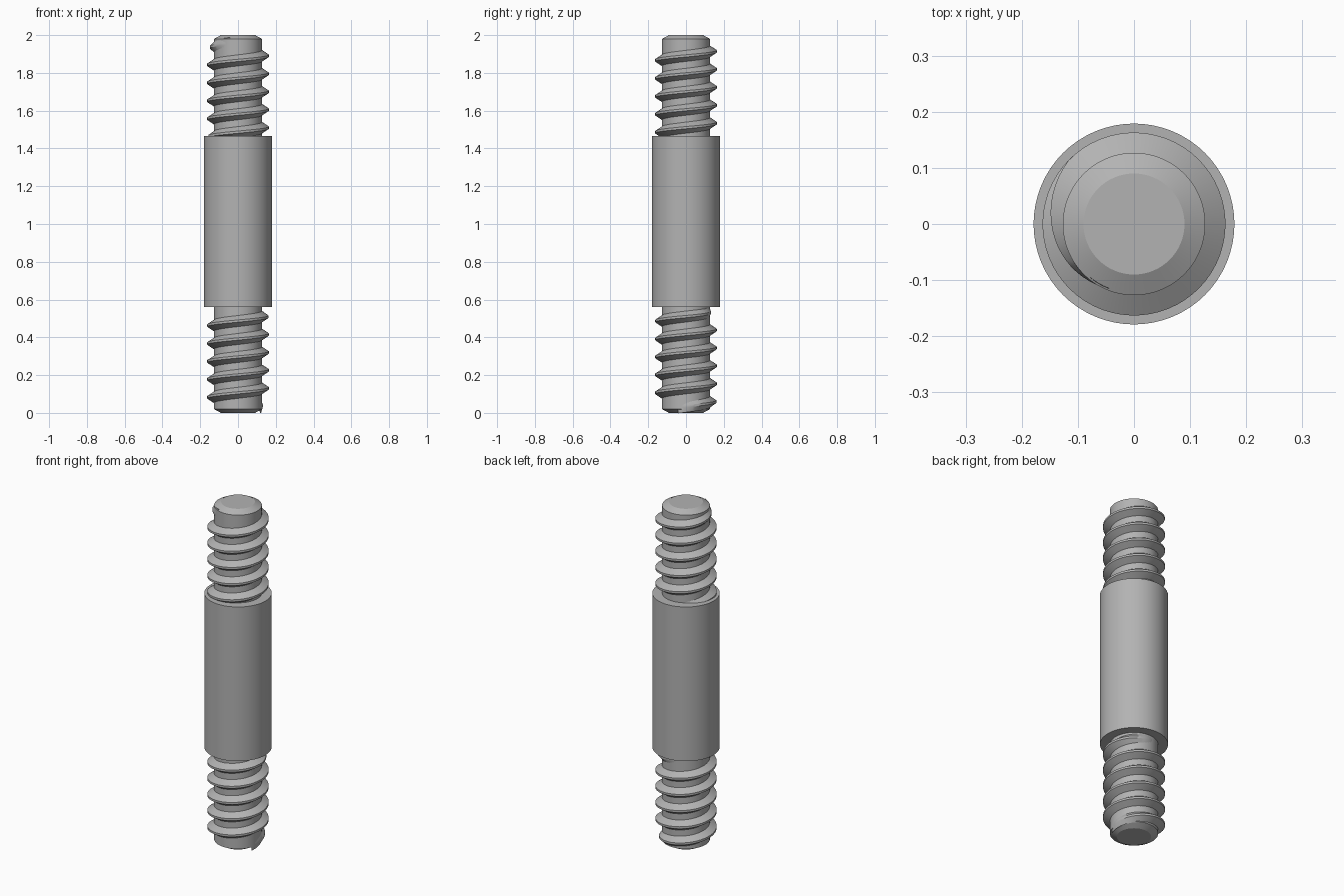
import bpy, bmesh, math

cube = bpy.data.objects.get("Cube")
if cube:
    bpy.data.objects.remove(cube, do_unlink=True)

steel = bpy.data.materials.new("steel_grey")
steel.use_nodes = True
steel.diffuse_color = (0.45, 0.45, 0.45, 1)
steel.node_tree.nodes["Principled BSDF"].inputs["Base Color"].default_value = (0.45, 0.45, 0.45, 1)

ROOT, CREST, PITCH = 0.127, 0.163, 0.095
SEGMENTS = 64


def finish(name, bm):
    bmesh.ops.recalc_face_normals(bm, faces=bm.faces)
    mesh = bpy.data.meshes.new(name)
    bm.to_mesh(mesh)
    bm.free()
    mesh.materials.append(steel)
    obj = bpy.data.objects.new(name, mesh)
    bpy.context.collection.objects.link(obj)
    bpy.ops.object.select_all(action="DESELECT")
    obj.select_set(True)
    bpy.context.view_layer.objects.active = obj
    bpy.ops.object.shade_smooth_by_angle(angle=math.radians(25))
    return obj


def turned(name, profile):
    """Solid of revolution from (radius, height) pairs, capped at both ends."""
    bm = bmesh.new()
    rings = [[bm.verts.new((r * math.cos(a), r * math.sin(a), z))
              for a in (2 * math.pi * i / SEGMENTS for i in range(SEGMENTS))]
             for r, z in profile]
    for low, high in zip(rings, rings[1:]):
        for i in range(SEGMENTS):
            j = (i + 1) % SEGMENTS
            bm.faces.new((low[i], low[j], high[j], high[i]))
    bm.faces.new(rings[0])
    bm.faces.new(rings[-1])
    return finish(name, bm)


def thread(name, start, end, z_at_zero, fade_in, fade_out):
    """Right-handed ridge between two angles in degrees, fading at its ends."""
    bm = bmesh.new()
    steps = int((end - start) / 6)
    rows = []
    for k in range(steps + 1):
        deg = start + (end - start) * k / steps
        a = math.radians(deg)
        grow = min(1, (deg - start) / fade_in, (end - deg) / fade_out)
        tip = ROOT - 0.004 + (CREST - ROOT + 0.004) * grow
        z = z_at_zero + PITCH * deg / 360
        section = ((ROOT - 0.004, -0.032), (tip, -0.006), (tip, 0.006), (ROOT - 0.004, 0.032))
        rows.append([bm.verts.new((r * math.cos(a), r * math.sin(a), z + dz))
                     for r, dz in section])
    for p, q in zip(rows, rows[1:]):
        for i in range(4):
            j = (i + 1) % 4
            bm.faces.new((p[i], p[j], q[j], q[i]))
    bm.faces.new(rows[0])
    bm.faces.new(rows[-1])
    return finish(name, bm)


# Plain centre body and the two chamfered ends
turned("centre_body", [(0.179, 0.56), (0.179, 1.465)])
turned("upper_core", [(ROOT, 1.40), (ROOT, 1.98), (0.09, 2.0)])
turned("lower_core", [(0.09, 0.0), (ROOT, 0.02), (ROOT, 0.62)])

# Helical threads
thread("upper_thread", -1700, 250, 1.89, 100, 115)
thread("lower_thread", -20, 1910, 0.035, 115, 115)
